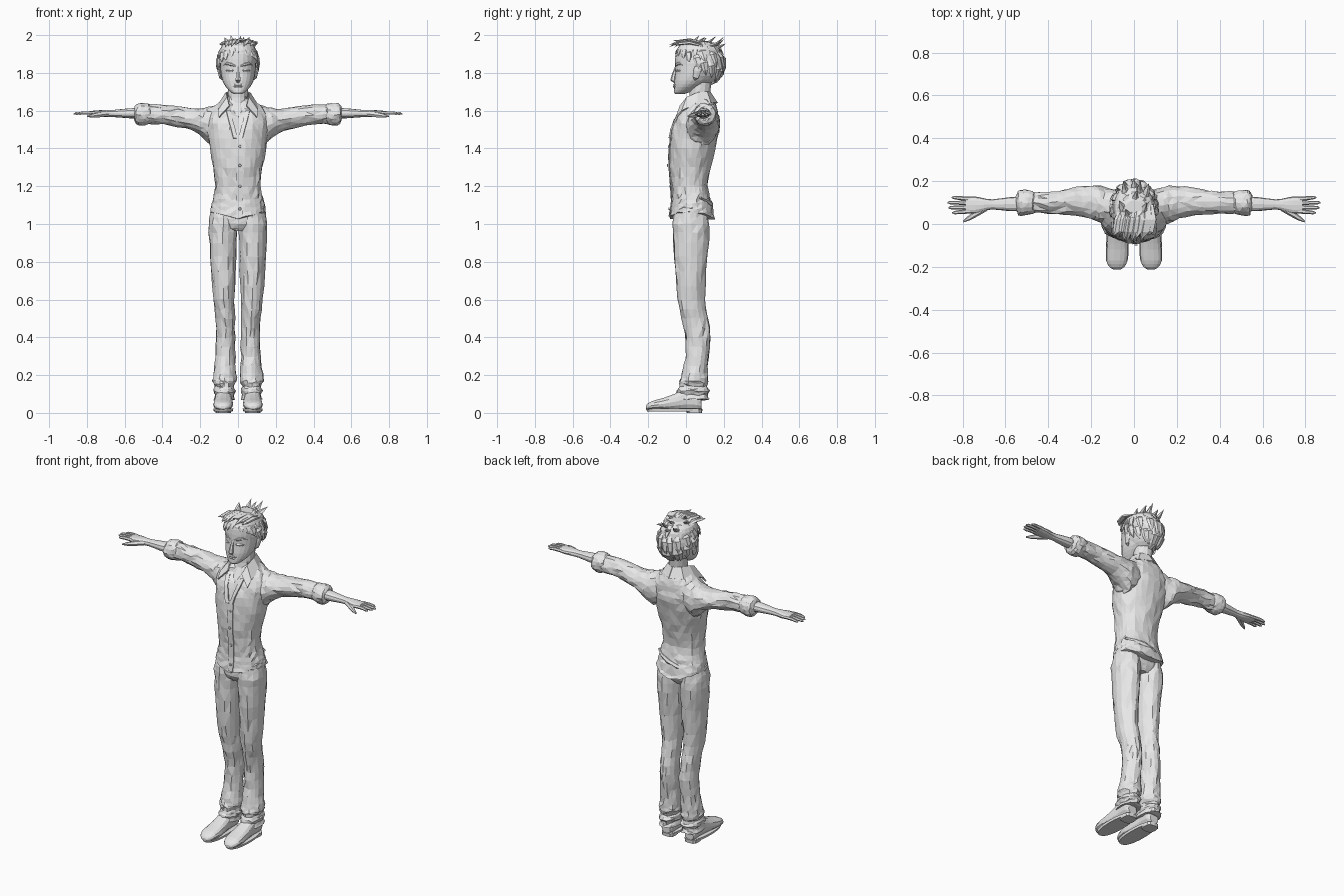
import bpy, bmesh, math, random
from mathutils import Vector
from mathutils.bvhtree import BVHTree

random.seed(4)
if "Cube" in bpy.data.objects:
    bpy.data.objects.remove(bpy.data.objects["Cube"], do_unlink=True)

GREY = (0.8, 0.8, 0.8, 1)
clay = bpy.data.materials.new("plain_grey")
clay.diffuse_color = GREY
clay.use_nodes = True
clay.node_tree.nodes["Principled BSDF"].inputs["Base Color"].default_value = GREY
SIDES = (("left", 1), ("right", -1))


def finish(name, bm):
    bmesh.ops.remove_doubles(bm, verts=bm.verts, dist=0.0003)
    bmesh.ops.recalc_face_normals(bm, faces=bm.faces)
    mesh = bpy.data.meshes.new(name)
    bm.to_mesh(mesh)
    bm.free()
    mesh.materials.append(clay)
    obj = bpy.data.objects.new(name, mesh)
    bpy.context.collection.objects.link(obj)
    return obj


def skin(bm, rings):
    """Bridge closed rings of points and cap both ends."""
    loops = [[bm.verts.new(p) for p in ring] for ring in rings]
    n = len(loops[0])
    for a, b in zip(loops, loops[1:]):
        for i in range(n):
            j = (i + 1) % n
            bm.faces.new((a[i], a[j], b[j], b[i]))
    bm.faces.new(loops[0])
    bm.faces.new(loops[-1])


def densify(rows, sub):
    """Smooth interpolation between the cross-section rows."""
    out = []
    for i in range(len(rows) - 1):
        four = [rows[max(i - 1, 0)], rows[i], rows[i + 1], rows[min(i + 2, len(rows) - 1)]]
        for k in range(sub):
            t = k / sub
            out.append([b + t / 2 * (c - a + t * (2 * a - 5 * b + 4 * c - d + t * (3 * (b - c) + d - a)))
                        for a, b, c, d in zip(*four)])
    return out + [list(rows[-1])]


def loft(name, rows, axis="z", n=16, sub=2, rough=0.0, power=2.0, side=1, shape=None):
    """Rows are (position, low u, high u, low v, high v) along the axis."""
    bm, rings = bmesh.new(), []
    for t, u0, u1, v0, v1 in densify(rows, sub):
        ring = []
        for i in range(n):
            a = math.tau * i / n
            c, s = math.cos(a), math.sin(a)
            u = (u0 + u1) / 2 + (u1 - u0) / 2 * math.copysign(abs(c) ** (2 / power), c)
            v = (v0 + v1) / 2 + (v1 - v0) / 2 * math.copysign(abs(s) ** (2 / power), s)
            p = Vector({"x": (t, u, v), "y": (u, t, v), "z": (u, v, t)}[axis])
            p += Vector([random.uniform(-rough, rough) for _ in range(3)])
            if shape:
                shape(p)
            p.x *= side
            ring.append(p)
        rings.append(ring)
    skin(bm, rings)
    if rough:
        bmesh.ops.triangulate(bm, faces=bm.faces[:])
    return finish(name, bm)


def tube(bm, pts, radii, ref, flat=1.0, n=6):
    """Tapered tube along points, flattened toward the ref direction."""
    pts, ref, rings = [Vector(p) for p in pts], Vector(ref), []
    for i, (p, r) in enumerate(zip(pts, radii)):
        d = (pts[min(i + 1, len(pts) - 1)] - pts[max(i - 1, 0)]).normalized()
        s = d.cross(ref).normalized()
        up = s.cross(d)
        rings.append([p + r * (math.cos(a) * s + flat * math.sin(a) * up)
                      for a in (math.tau * k / n for k in range(n))])
    skin(bm, rings)


def mid(rows):
    """Expand (z, half width, front, back) rows to full rows."""
    return [(z, -w, w, f, b) for z, w, f, b in rows]


def front_of(obj):
    mesh = obj.data
    tree = BVHTree.FromPolygons([v.co for v in mesh.vertices], [p.vertices for p in mesh.polygons])

    def at(x, z, lift=0.0):
        hit = tree.ray_cast(Vector((x, -1, z)), Vector((0, 1, 0)))[0]
        return Vector((x, (hit.y if hit else 0) - lift, z))
    return at


def strip(name, pairs, thick):
    """Thin band of cloth between paired edge points."""
    bm = bmesh.new()
    edge = [[bm.verts.new(p) for p in pair] for pair in pairs]
    for (a, b), (c, d) in zip(edge, edge[1:]):
        bm.faces.new((a, b, d, c))
    obj = finish(name, bm)
    mod = obj.modifiers.new("thickness", "SOLIDIFY")
    mod.thickness, mod.offset = thick, 0
    return obj


# Shirt body with open neck and curved hem
def shirt_shape(p):
    if p.y < 0.03 and p.z > 1.46 and abs(p.x) < (p.z - 1.46) * 0.26:
        p.y += 0.016
    if p.z < 1.07:
        p.z += 0.25 * abs(p.x) - 0.015 - 0.1 * max(p.y, 0)


shirt = loft("shirt", mid([
    (1.045, .148, -.088, .16), (1.09, .143, -.078, .14), (1.13, .135, -.075, .13),
    (1.2, .12, -.077, .115), (1.3, .13, -.086, .13), (1.4, .148, -.086, .155),
    (1.5, .163, -.076, .175), (1.56, .163, -.055, .175), (1.61, .138, -.02, .165),
    (1.65, .09, .0, .15), (1.675, .06, .02, .13)]), n=28, rough=.004, power=2.2, shape=shirt_shape)
chest = front_of(shirt)

# Back fold above the hem
fold = bmesh.new()
tube(fold, [(x, .13 - 3.2 * x * x, 1.1 + .3 * x) for x in (-.13, -.08, -.03, .03, .08, .13)],
     (.006, .014, .016, .016, .014, .006), (0, 0, 1))
finish("shirt_back_fold", fold)

# Placket and buttons
strip("placket", [(chest(-.008, z, .004), chest(.026, z, .004))
                  for z in (1.04, 1.12, 1.2, 1.28, 1.36, 1.42, 1.47)], .005)
buttons = bmesh.new()
for z in (1.08, 1.2, 1.31, 1.41):
    p = chest(.01, z, .006)
    tube(buttons, [p, p - Vector((0, .006, 0))], (.008, .006), (0, 0, 1), n=8)
finish("buttons", buttons)

for label, s in SIDES:
    # Collar wings and open shirt edges
    strip(label + "_collar", [[(s * x, y, z) for x, y, z in pair] for pair in (
        ((0, .125, 1.7), (0, .165, 1.64)), ((.045, .11, 1.7), (.075, .13, 1.64)),
        ((.062, .06, 1.695), (.1, .06, 1.635)), ((.056, .005, 1.67), (.105, -.02, 1.6)),
        ((.045, -.03, 1.625), (.1, -.052, 1.565)))], .008)
    strip(label + "_lapel", [(chest(s * a, z, .006), chest(s * (a + .022), z, .007))
                             for z, a in ((1.6, .04), (1.55, .028), (1.5, .014), (1.455, .003))], .008)

    # Sleeve, rolled cuff, forearm and hand
    loft(label + "_sleeve", [
        (.08, .0, .16, 1.45, 1.64), (.14, .0, .175, 1.415, 1.625), (.18, .012, .18, 1.455, 1.615),
        (.24, .035, .175, 1.495, 1.613), (.32, .045, .162, 1.513, 1.622),
        (.4, .05, .15, 1.528, 1.63), (.48, .05, .15, 1.53, 1.63)], "x", rough=.005, side=s)
    loft(label + "_rolled_cuff", [
        (.46, .055, .145, 1.545, 1.62), (.475, .045, .155, 1.53, 1.637), (.51, .04, .16, 1.518, 1.64),
        (.54, .043, .155, 1.53, 1.632), (.55, .065, .13, 1.555, 1.61)], "x", rough=.003, side=s)
    loft(label + "_forearm", [
        (.5, .06, .13, 1.555, 1.615), (.58, .06, .125, 1.56, 1.612), (.66, .068, .115, 1.566, 1.604),
        (.7, .06, .12, 1.566, 1.604), (.74, .048, .128, 1.568, 1.602),
        (.785, .05, .126, 1.574, 1.598)], "x", n=12, side=s, power=2.3)
    hand = bmesh.new()
    for i, tip in enumerate((.848, .866, .87, .85)):
        y, fan = .059 + .0195 * i, (i - 1.5) * .004
        tube(hand, [(s * .765, y, 1.587), (s * .81, y + fan / 2, 1.588), (s * (tip - .012), y + fan, 1.585),
                    (s * tip, y + fan, 1.583)], (.0105, .0095, .008, .003), (0, 0, 1))
    tube(hand, [(s * .69, .075, 1.583), (s * .735, .05, 1.578), (s * .77, .027, 1.573), (s * .797, .011, 1.57)],
         (.014, .015, .011, .004), (0, 0, 1))
    finish(label + "_fingers", hand)

    # Trouser leg with crumpled turn-up
    loft(label + "_trouser_leg", [
        (1.06, .0, .145, -.062, .11), (1.0, .002, .155, -.07, .12), (.9, .006, .152, -.066, .12),
        (.75, .01, .142, -.058, .106), (.6, .02, .13, -.045, .1), (.5, .017, .12, -.022, .118),
        (.4, .015, .116, -.003, .13), (.3, .015, .12, -.003, .12), (.21, .01, .13, -.02, .115),
        (.17, .008, .135, -.035, .12), (.14, .025, .122, -.035, .11), (.115, .014, .132, -.05, .125),
        (.095, .024, .122, -.05, .115), (.07, .018, .13, -.055, .125)], rough=.004, side=s)

    # Shoe upper, sole and heel
    loft(label + "_shoe", [
        (.082, .05, .108, .02, .07), (.06, .036, .12, .015, .12), (.0, .035, .12, .015, .13),
        (-.06, .03, .125, .015, .102), (-.12, .025, .13, .015, .08), (-.17, .03, .13, .015, .066),
        (-.2, .045, .115, .016, .052), (-.213, .065, .095, .02, .036)], "y", n=14, power=2.3, side=s)
    loft(label + "_sole", [(.008, .028, .128, -.205, .08), (.022, .025, .131, -.212, .085)],
         n=24, sub=1, power=2.3, side=s)
    loft(label + "_heel", [(0, .038, .118, .005, .085), (.02, .036, .12, -.005, .087)],
         n=12, sub=1, power=3, side=s)

# Trouser seat joining the legs
loft("trouser_seat", mid([(1.13, .125, -.06, .11), (1.06, .145, -.066, .118), (1.0, .145, -.066, .115),
                          (.965, .07, -.045, .09)]), n=20, rough=.003)

# Neck and head
loft("neck", mid([(1.5, .05, -.055, .1), (1.58, .055, -.03, .12), (1.64, .053, .012, .125),
                  (1.7, .052, .018, .13), (1.78, .055, .02, .14)]), n=14)
head = loft("head", mid([
    (1.688, .022, -.056, -.012), (1.698, .038, -.063, .02), (1.725, .064, -.062, .065),
    (1.76, .083, -.062, .125), (1.8, .092, -.057, .16), (1.84, .095, -.058, .18),
    (1.9, .098, -.055, .185), (1.945, .085, -.035, .165), (1.97, .04, .02, .11)]), n=24, power=2.15)
face = front_of(head)

features = bmesh.new()
tube(features, [(0, -.05, 1.835), (0, -.064, 1.79), (0, -.069, 1.765), (0, -.054, 1.75)],
     (.007, .011, .015, .008), (1, 0, 0))
for z, r in ((1.737, .006), (1.727, .007)):
    tube(features, [face(x, z) for x in (-.028, -.012, 0, .012, .028)], (.001, r, r, r, .001), (0, 0, 1))
for label, s in SIDES:
    tube(features, [face(s * x, z) for x, z in ((.014, 1.836), (.035, 1.845), (.058, 1.85), (.075, 1.84))],
         (.004, .009, .008, .001), (0, 1, 0), .7)
    tube(features, [face(s * x, 1.812, -.001) for x in (.02, .03, .042, .054, .064)],
         (.001, .007, .009, .007, .001), (0, 0, 1), .9)
finish("face_features", features)
for label, s in SIDES:
    ear = bmesh.new()
    tube(ear, [(s * .08, .045, 1.762), (s * .094, .052, 1.775), (s * .1, .06, 1.81), (s * .1, .066, 1.83),
               (s * .09, .066, 1.842)], (.004, .015, .021, .02, .006), (1, 0, 0), .4, 8)
    finish(label + "_ear", ear)

# Hair cap trimmed along the hairline
CROWN, SIZE = Vector((0, .07, 1.85)), Vector((.104, .13, .12))


def scalp(az, pol, r=1.0):
    d = Vector((math.sin(pol) * math.sin(az), -math.sin(pol) * math.cos(az), math.cos(pol)))
    return CROWN + d * SIZE * r


cap = bmesh.new()
bmesh.ops.create_uvsphere(cap, u_segments=24, v_segments=16, radius=1)
for v in cap.verts:
    v.co = CROWN + v.co * SIZE
low = [v for v in cap.verts if v.co.z < 1.905 - 1.1 * (v.co.y + .06)]
bmesh.ops.delete(cap, geom=low, context="VERTS")
finish("hair_cap", cap)

# Locks lying from the crown to the hairline
locks = bmesh.new()
for row, count in ((.1, 9), (.38, 16), (.62, 20)):
    for k in range(count):
        az = math.tau * (k + random.uniform(.2, .8)) / count
        end = math.radians(66 + 84 * (1 - math.cos(az)) / 2)
        start, span = row * end, end * random.uniform(.36, .44)
        path = [scalp(az + .16 * t, start + span * t, r)
                for t, r in ((0, .97), (.35, 1.05), (.7, 1.06), (1, 1.07))]
        tube(locks, path, (.008, .022, .017, .0005), path[1] - CROWN, .4, 5)

# Swept fringe and raised tips on top
for k in range(9):
    x = -.08 + .02 * k + random.uniform(-.006, .006)
    drop = 2.2 * x * x
    tip = random.uniform(-.095, -.065) + 3 * x * x
    tube(locks, [(x * .8 + .02, .09, 1.955 - drop), (x + .01, .02, 1.974 - drop),
                 (x, -.035, 1.968 - drop), (x - .015, tip, 1.958 - drop + random.uniform(-.02, .022))],
         (.01, .019, .016, .0005), (0, 0, 1), .5, 5)
for x, y, dx, dy, z in ((-.05, .06, -.02, .05, 1.987), (0, .09, .015, .07, 1.995), (.04, .05, .02, .05, 1.99),
                        (-.02, .02, -.02, .05, 2.0), (.02, .12, .01, .08, 1.99), (-.04, .13, -.01, .07, 1.978),
                        (.05, .12, .02, .07, 1.965), (0, .15, 0, .06, 1.955)):
    base = 1.955 - max(y - .08, 0) * .4
    tube(locks, [(x, y, base), (x + dx * .4, y + dy * .5, base + .012), (x + dx, y + dy, z)],
         (.018, .015, .0005), (0, 0, 1), .6, 5)
finish("hair_locks", locks)
